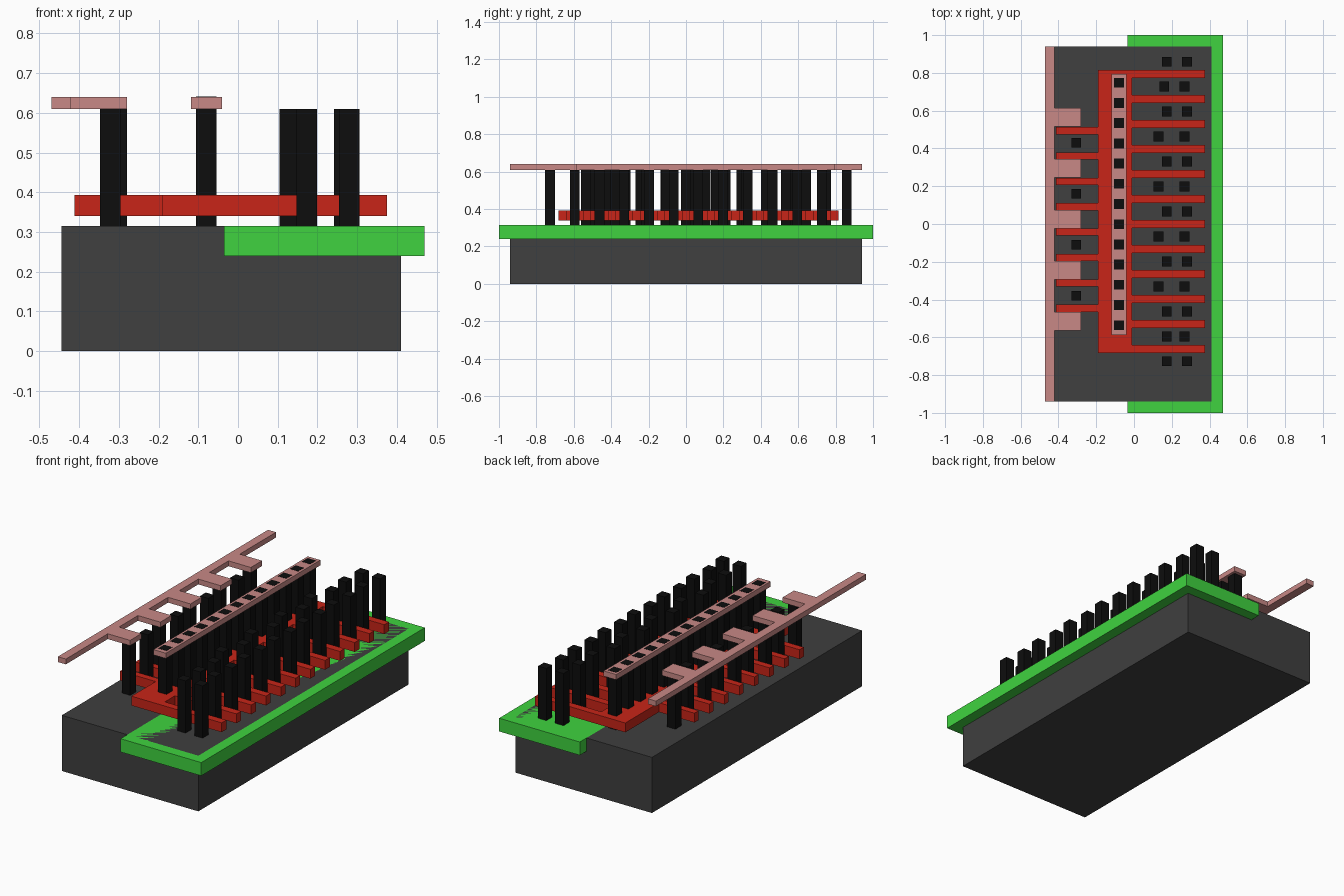
import bpy, bmesh

if "Cube" in bpy.data.objects:
    bpy.data.objects.remove(bpy.data.objects["Cube"])


def material(name, rgb):
    m = bpy.data.materials.new(name)
    m.diffuse_color = (*rgb, 1)
    m.use_nodes = True
    m.node_tree.nodes["Principled BSDF"].inputs["Base Color"].default_value = m.diffuse_color
    return m


GREY = material("dark_grey", (0.05, 0.05, 0.05))
GREEN = material("green", (0.05, 0.65, 0.05))
RED = material("red", (0.58, 0.018, 0.009))
PINK = material("pink", (0.58, 0.25, 0.24))
BLACK = material("black", (0.004, 0.004, 0.004))


def plate(name, outline, z0, z1, mat):
    """Extrude a flat outline from z0 up to z1."""
    bm = bmesh.new()
    face = bm.faces.new([bm.verts.new((x, y, z0)) for x, y in outline])
    top = bmesh.ops.extrude_face_region(bm, geom=[face])["geom"]
    for v in top:
        if isinstance(v, bmesh.types.BMVert):
            v.co.z = z1
    bmesh.ops.recalc_face_normals(bm, faces=bm.faces[:])
    me = bpy.data.meshes.new(name)
    bm.to_mesh(me)
    bm.free()
    me.materials.append(mat)
    ob = bpy.data.objects.new(name, me)
    bpy.context.collection.objects.link(ob)
    return ob


def rect(x0, x1, y0, y1):
    return [(x0, y0), (x1, y0), (x1, y1), (x0, y1)]


def box(name, x0, x1, y0, y1, z0, z1, mat):
    return plate(name, rect(x0, x1, y0, y1), z0, z1, mat)


def tooth_edge(x_root, x_tip, centres, half):
    """Points of a toothed edge, visited in the order of the centres."""
    pts = []
    for c in centres:
        s = half if centres[-1] > centres[0] else -half
        pts += [(x_root, c - s), (x_tip, c - s), (x_tip, c + s), (x_root, c + s)]
    return pts


def pillar(name, x, y, top):
    h = 0.026
    box(name, x - h, x + h, y - h, y + h, 0.315, top, BLACK)


# Substrate block and the well let into its right side
box("substrate", -0.445, 0.41, -0.94, 0.94, 0, 0.315, GREY)
box("well", -0.035, 0.47, -1, 1, 0.24, 0.315, GREEN)

# Double-sided gate comb: 12 long fingers right, 8 short fingers left
right = [-0.661 + 0.1322 * i for i in range(12)]
left = [0.494 - 0.1343 * i for i in range(8)]
outline = [(-0.19, -0.682)]
outline += tooth_edge(-0.01, 0.375, right, 0.021)[1:-1]
outline += [(-0.19, 0.814)]
outline += tooth_edge(-0.19, -0.412, left, 0.019)
plate("gate_comb", outline, 0.34, 0.393, RED)

# Left metal rail with five tabs
tabs = [-0.515 + 0.27 * i for i in range(5)]
outline = [(-0.47, -0.94), (-0.42, -0.94)]
outline += tooth_edge(-0.42, -0.28, tabs, 0.05)
outline += [(-0.42, 0.94), (-0.47, 0.94)]
plate("left_rail", outline, 0.61, 0.64, PINK)

# Centre metal bar
box("centre_bar", -0.118, -0.04, -0.588, 0.793, 0.61, 0.64, PINK)

# Contact pillars under the tabs and between them
for i, y in enumerate(tabs):
    pillar(f"tab_pillar_{i}", -0.322, y, 0.61)
for i in range(4):
    pillar(f"left_pillar_{i}", -0.306, -0.38 + 0.27 * i, 0.61)

# Centre pillars, their ends showing in the bar's top
for i in range(13):
    pillar(f"centre_pillar_{i}", -0.08, -0.536 + 0.107 * i, 0.641)

# Pairs of pillars between the right-hand fingers
inner_x = {1: 0.173, 11: 0.16}
for i in range(13):
    y = -0.727 + 0.1322 * i
    odd = i % 2 == 1
    pillar(f"right_inner_pillar_{i}", inner_x.get(i, 0.13) if odd else 0.173, y, 0.61)
    pillar(f"right_outer_pillar_{i}", 0.268 if odd else 0.28, y, 0.61)
